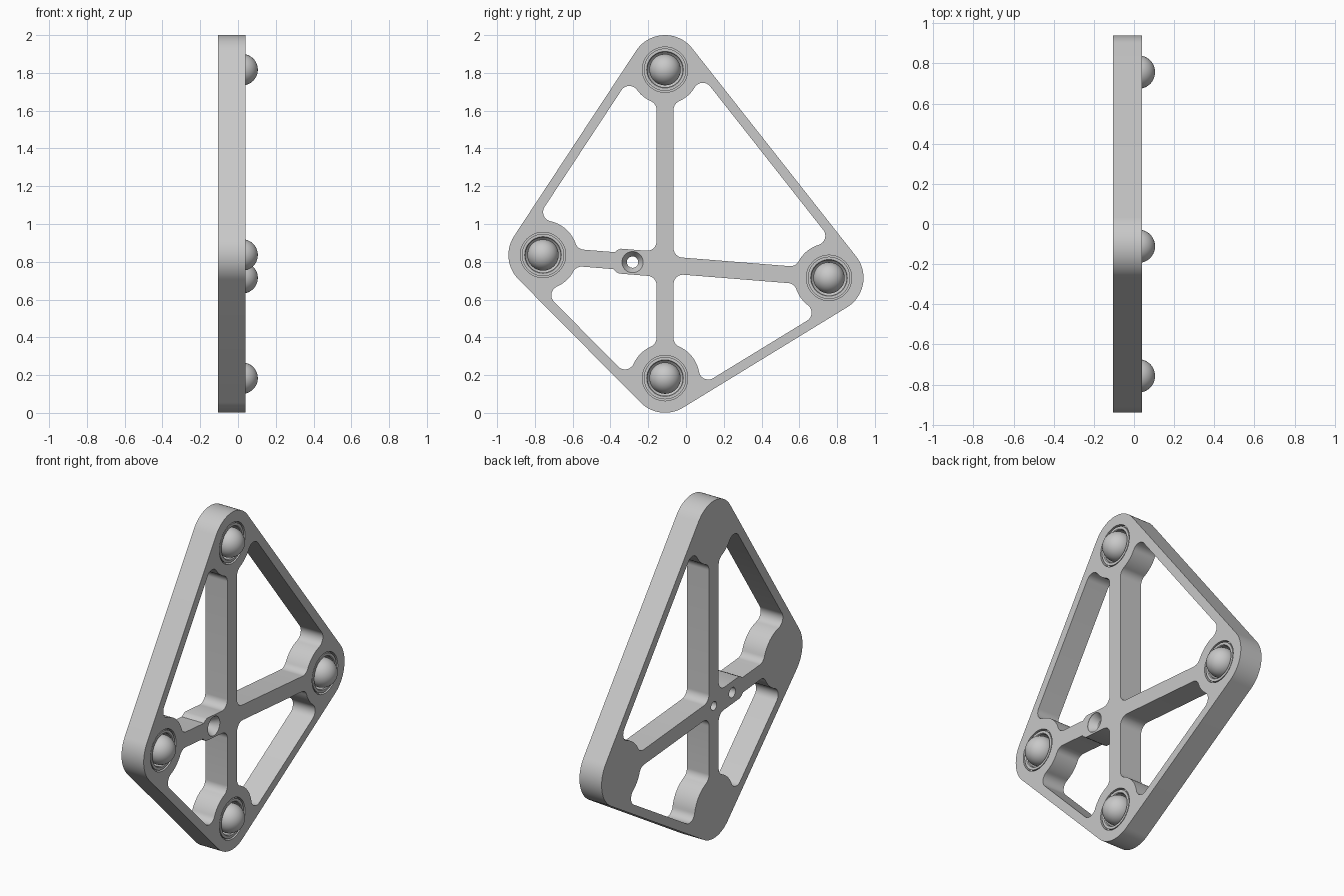
import bpy, bmesh, math
from mathutils import Vector, Matrix

cube = bpy.data.objects.get("Cube")
if cube:
    bpy.data.objects.remove(cube, do_unlink=True)

BACK, FRONT = -0.105, 0.04      # plate faces along x
HUB_R, RIM, STRUT, FILLET = 0.183, 0.05, 0.045, 0.05
BOSS, BOSS_LEN = 0.066, 0.27    # widened strut around the screw hole
BALL_R = 0.083

# Hub centres in (y, z), counter-clockwise: bottom, right, top, left
HUBS = [Vector(p) for p in ((-0.111, 0.184), (0.757, 0.715), (-0.111, 1.817), (-0.757, 0.836))]
bottom, right, top, left = HUBS
t = (bottom.x - left.x) / (right.x - left.x)
CENTRE = left.lerp(right, t)
SCREW = left.lerp(right, (-0.283 - left.x) / (right.x - left.x))

grey = bpy.data.materials.new("light_grey")
grey.use_nodes = True
grey.diffuse_color = (0.58, 0.58, 0.58, 1)
grey.node_tree.nodes["Principled BSDF"].inputs["Base Color"].default_value = grey.diffuse_color


def perp(v):
    """Unit normal on the right-hand side of v."""
    return Vector((v.y, -v.x)).normalized()


def angle(v):
    return math.atan2(v.y, v.x)


def arc(c, r, v0, v1, ccw=True, n=12):
    """Arc around c from direction v0 to direction v1."""
    a, b = angle(v0), angle(v1)
    sweep = (b - a) % math.tau if ccw else -((a - b) % math.tau)
    return [c + r * Vector((math.cos(a + sweep * i / n), math.sin(a + sweep * i / n)))
            for i in range(n + 1)]


def on_circle(hub, normal, dist, along, r):
    """Where a line at dist from the hub meets a circle round that hub."""
    return hub + normal * dist + along * math.sqrt(r * r - dist * dist)


def outline():
    pts = []
    for i, hub in enumerate(HUBS):
        pts += arc(hub, HUB_R, perp(hub - HUBS[i - 1]), perp(HUBS[(i + 1) % 4] - hub), n=24)
    return pts


def pocket(a, b):
    """Filleted opening between the rim a-b, the two hubs and the two struts."""
    rim_n, rim_d = perp(b - a), (b - a).normalized()
    da, db = (a - CENTRE).normalized(), (b - CENTRE).normalized()
    na, nb = -perp(da), perp(db)               # strut normals into the pocket
    big, f = HUB_R + FILLET, FILLET
    inset = HUB_R - RIM - f
    wa, wb = (BOSS if h is left else STRUT for h in (a, b))
    # Fillet centres
    rim_b = on_circle(b, rim_n, inset, -rim_d, big)
    rim_a = on_circle(a, rim_n, inset, rim_d, big)
    hub_b = on_circle(b, nb, STRUT + f, -db, big)
    hub_a = on_circle(a, na, STRUT + f, -da, big)
    det = na.x * nb.y - na.y * nb.x
    ka, kb = wa + f, wb + f
    mid = CENTRE + Vector((ka * nb.y - kb * na.y, kb * na.x - ka * nb.x)) / det

    def step(d, n):
        return [CENTRE + d * (BOSS_LEN - s) + n * w
                for s, w in ((0, STRUT), (0.012, STRUT + 0.012), (0.03, BOSS))]
    pts = arc(rim_b, f, rim_n, b - rim_b)
    pts += arc(b, HUB_R, rim_b - b, hub_b - b, ccw=False, n=16)[1:-1]
    pts += arc(hub_b, f, b - hub_b, -nb)
    pts += step(db, nb) if b is left else []
    pts += arc(mid, f, -nb, -na)
    pts += step(da, na)[::-1] if a is left else []
    pts += arc(hub_a, f, -na, a - hub_a)
    pts += arc(a, HUB_R, hub_a - a, rim_a - a, ccw=False, n=16)[1:-1]
    pts += arc(rim_a, f, a - rim_a, rim_n)
    return pts


def add_object(name, bm):
    mesh = bpy.data.meshes.new(name)
    bm.to_mesh(mesh)
    bm.free()
    obj = bpy.data.objects.new(name, mesh)
    bpy.context.collection.objects.link(obj)
    mesh.materials.append(grey)
    return obj


def activate(obj):
    bpy.ops.object.select_all(action='DESELECT')
    obj.select_set(True)
    bpy.context.view_layer.objects.active = obj


def lathe(name, profile, pos, n=48):
    """Solid turned about the x axis; profile is (radius, x) from axis to axis."""
    bm = bmesh.new()
    vs = [bm.verts.new((x, 0, r)) for r, x in profile]
    es = [bm.edges.new(p) for p in zip(vs, vs[1:])]
    bmesh.ops.spin(bm, geom=vs + es, cent=(0, 0, 0), axis=(1, 0, 0),
                   angle=math.tau, steps=n, use_duplicate=False)
    bmesh.ops.remove_doubles(bm, verts=bm.verts, dist=1e-5)
    bmesh.ops.recalc_face_normals(bm, faces=bm.faces)
    bmesh.ops.translate(bm, verts=bm.verts, vec=(0, pos.x, pos.y))
    return add_object(name, bm)


# Frame plate: filled profile with four openings, extruded along x
curve = bpy.data.curves.new("frame_profile", 'CURVE')
curve.dimensions = '2D'
curve.fill_mode = 'BOTH'
curve.extrude = (FRONT - BACK) / 2
for loop in [outline()] + [pocket(HUBS[i], HUBS[(i + 1) % 4]) for i in range(4)]:
    spline = curve.splines.new('POLY')
    spline.points.add(len(loop) - 1)
    for point, p in zip(spline.points, loop):
        point.co = (p.x, p.y, 0, 1)
    spline.use_cyclic_u = True
profile = bpy.data.objects.new("frame_profile", curve)
bpy.context.collection.objects.link(profile)
bpy.context.view_layer.update()
flat = profile.evaluated_get(bpy.context.evaluated_depsgraph_get()).to_mesh()
bm = bmesh.new()
bm.from_mesh(flat)
bpy.data.objects.remove(profile, do_unlink=True)
bmesh.ops.remove_doubles(bm, verts=bm.verts, dist=1e-5)
bmesh.ops.recalc_face_normals(bm, faces=bm.faces)
bm.transform(Matrix(((0, 0, 1, (FRONT + BACK) / 2), (1, 0, 0, 0), (0, 1, 0, 0), (0, 0, 0, 1))))
frame = add_object("frame", bm)

# Ball seats, countersunk screw hole and blind hole in the back
seat = [(0, FRONT + 0.02), (0.12, FRONT + 0.02), (0.12, FRONT - 0.025), (0.093, FRONT - 0.025),
        (0.093, FRONT - 0.06), (0.05, FRONT - 0.11), (0, FRONT - 0.11)]
screw = [(0, FRONT + 0.02), (0.056, FRONT + 0.02), (0.056, FRONT - 0.004), (0.03, FRONT - 0.045),
         (0.03, BACK - 0.02), (0, BACK - 0.02)]
blind = [(0, BACK + 0.1), (0.026, BACK + 0.1), (0.026, BACK - 0.02), (0, BACK - 0.02)]
cuts = [(seat, hub) for hub in HUBS] + [(screw, SCREW), (blind, CENTRE)]
for shape, pos in cuts:
    cutter = lathe("cutter", shape, pos)
    cutter.hide_render = True
    mod = frame.modifiers.new("cut", 'BOOLEAN')
    mod.operation, mod.solver, mod.object = 'DIFFERENCE', 'EXACT', cutter
    activate(frame)
    bpy.ops.object.modifier_apply(modifier=mod.name)
    bpy.data.objects.remove(cutter, do_unlink=True)
activate(frame)
bpy.ops.object.shade_smooth_by_angle(angle=math.radians(30))

# Balls and their retaining rings
for label, hub in zip(("bottom", "right", "top", "left"), HUBS):
    cx = 0.105 - BALL_R
    half = [(BALL_R * math.sin(math.pi * i / 24), cx + BALL_R * math.cos(math.pi * i / 24))
            for i in range(25)]
    ball = lathe(label + "_ball", half, hub)
    ring = lathe(label + "_ring", [(0.093, FRONT - 0.025), (0.093, FRONT - 0.008),
                                   (0.097, FRONT - 0.003), (0.112, FRONT - 0.003),
                                   (0.112, FRONT - 0.025), (0.093, FRONT - 0.025)], hub)
    for obj in (ball, ring):
        activate(obj)
        bpy.ops.object.shade_smooth_by_angle(angle=math.radians(30))
